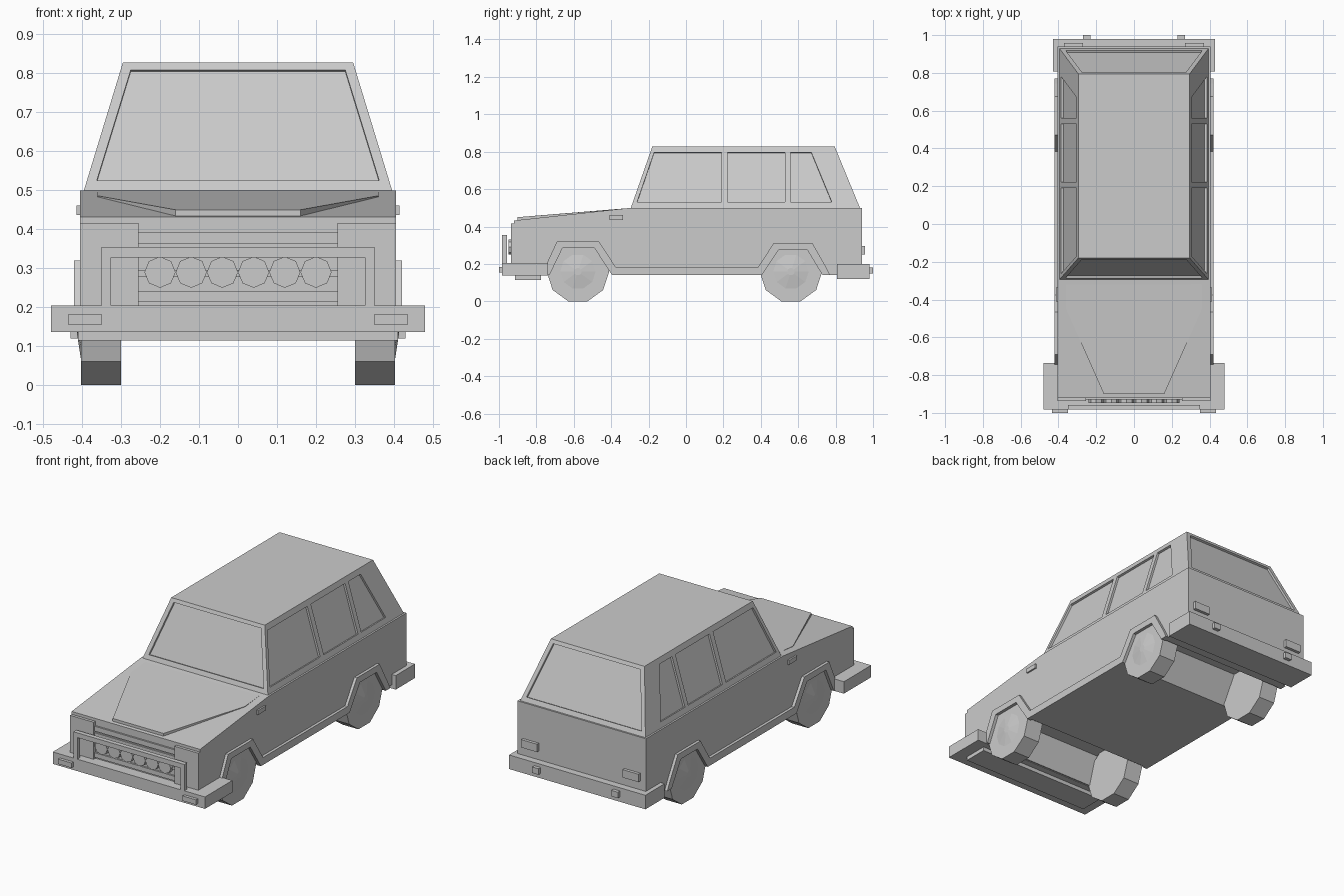
import bpy, bmesh, math
from mathutils import Vector

if "Cube" in bpy.data.objects:
    bpy.data.objects.remove(bpy.data.objects["Cube"])


def solid(name, loop_a, loop_b):
    """Closed solid between two matching loops of points."""
    bm = bmesh.new()
    a = [bm.verts.new(p) for p in loop_a]
    b = [bm.verts.new(p) for p in loop_b]
    n = len(a)
    bm.faces.new(a)
    bm.faces.new(b[::-1])
    for i in range(n):
        bm.faces.new((a[i], b[i], b[(i + 1) % n], a[(i + 1) % n]))
    bmesh.ops.recalc_face_normals(bm, faces=bm.faces)
    me = bpy.data.meshes.new(name)
    bm.to_mesh(me)
    bm.free()
    ob = bpy.data.objects.new(name, me)
    bpy.context.collection.objects.link(ob)
    return ob


def prism_x(name, pts, x0, x1):
    return solid(name, [(x0, y, z) for y, z in pts], [(x1, y, z) for y, z in pts])


def box(name, x0, x1, y0, y1, z0, z1):
    return prism_x(name, [(y0, z0), (y1, z0), (y1, z1), (y0, z1)], x0, x1)


def ring(n, r, cy, cz, turn):
    return [(cy + r * math.cos(turn + math.tau * i / n),
             cz + r * math.sin(turn + math.tau * i / n)) for i in range(n)]


def mirror(ob):
    m = ob.modifiers.new("Mirror", 'MIRROR')
    m.use_axis = (True, False, False)
    return ob


# Lower body with wheel arches cut through the profile
prism_x("body", [
    (-.92, .14), (-.73, .14), (-.68, .305), (-.48, .305), (-.385, .14),
    (.395, .14), (.485, .295), (.66, .295), (.735, .14), (.94, .14),
    (.94, .50), (-.295, .50), (-.92, .432)], -.405, .405)

# Raised hood panel
top = [(-.16, -.9, .45), (.16, -.9, .45), (.36, -.45, .486),
       (.36, -.30, .499), (-.36, -.30, .499), (-.36, -.45, .486)]
solid("hood_panel", top, [(x, y, z - .03) for x, y, z in top])

# Tapered cabin
Z0, Z1 = .50, .828


def cabin_edge(z):
    t = (z - Z0) / (Z1 - Z0)
    return .395 - .1 * t, -.295 + .115 * t, .93 - .135 * t


def cabin_loop(z):
    x, f, r = cabin_edge(z)
    return [(-x, f, z), (x, f, z), (x, r, z), (-x, r, z)]


cabin = solid("cabin", cabin_loop(Z0), cabin_loop(Z1))

# Window recesses
cutters = []


def window(pts):
    p = [Vector(q) for q in pts]
    n = (p[1] - p[0]).cross(p[2] - p[0]).normalized() * .012
    cutters.append(solid("window_cutter", [q + n for q in p], [q - n for q in p]))


lo, hi = .53, .797
xl, xh = cabin_edge(lo)[0], cabin_edge(hi)[0]
for s in (-1, 1):
    for a, b, c, d in ((-.262, .19, .19, -.17), (.222, .53, .53, .222),
                       (.56, .78, .67, .56)):
        window([(s * xl, a, lo), (s * xl, b, lo), (s * xh, c, hi), (s * xh, d, hi)])
for k in (1, 2):
    yl, yh = cabin_edge(.525)[k], cabin_edge(.808)[k]
    window([(-.362, yl, .525), (.362, yl, .525), (.275, yh, .808), (-.275, yh, .808)])
for c in cutters:
    c.hide_render = True
    m = cabin.modifiers.new("Window", 'BOOLEAN')
    m.operation, m.object, m.solver = 'DIFFERENCE', c, 'EXACT'
bpy.context.view_layer.update()
baked = bpy.data.meshes.new_from_object(
    cabin.evaluated_get(bpy.context.evaluated_depsgraph_get()))
cabin.modifiers.clear()
cabin.data = baked
for c in cutters:
    bpy.data.objects.remove(c)

# Wheel arch flares and sill in one strip
mirror(prism_x("arch_and_sill_trim", [
    (-.75, .19), (-.69, .32), (-.465, .32), (-.375, .182), (.385, .182),
    (.47, .313), (.675, .313), (.745, .19), (.77, .14),
    (.73, .14), (.647, .277), (.497, .277), (.405, .14), (-.395, .14),
    (-.49, .285), (-.66, .285), (-.73, .14), (-.75, .14)], .395, .421))

# Wheels with shallow faceted hubs
for end, cy in (("front", -.578), ("rear", .561)):
    rim = ring(10, .167, cy, .159, math.pi / 10 - math.pi / 10)
    rim = ring(10, .167, cy, .159, 0)
    mirror(prism_x(end + "_wheel", rim, .30, .403))
    hub = ring(10, .115, cy, .159, 0)
    tip = ring(10, .02, cy, .159, 0)
    mirror(solid(end + "_hub", [(.40, y, z) for y, z in hub],
                 [(.414, y, z) for y, z in tip]))

# Bumpers
box("front_bumper", -.48, .48, -.983, -.737, .137, .205)
box("front_valance", -.41, .41, -.915, -.775, .115, .14)
box("rear_bumper", -.43, .43, .807, .98, .12, .20)
mirror(box("bumper_lamp", .35, .435, -1.0, -.98, .155, .183))
mirror(box("rear_overrider", .23, .27, .975, 1.0, .148, .182))
mirror(box("tail_lamp", .27, .37, .935, .957, .25, .295))
mirror(box("side_marker", .40, .414, -.41, -.337, .436, .461))

# Front corner panels and grille slats
mirror(box("headlight_panel", .255, .405, -.936, -.915, .14, .416))
for z0, z1 in ((.364, .392), (.328, .355), (.277, .295), (.215, .241)):
    box("grille_slat", -.255, .255, -.93, -.915, z0, z1)

# Bull bar
bar = [(-.35, .20), (-.35, .355), (.35, .355), (.35, .20),
       (.325, .20), (.325, .328), (-.325, .328), (-.325, .20)]
solid("bull_bar", [(x, -.983, z) for x, z in bar], [(x, -.957, z) for x, z in bar])

# Row of six octagonal lamps
for i in range(6):
    o = ring(8, .04, -.2 + .08 * i, .29, 0)
    solid("grille_lamp", [(x, -.948, z) for x, z in o], [(x, -.915, z) for x, z in o])
